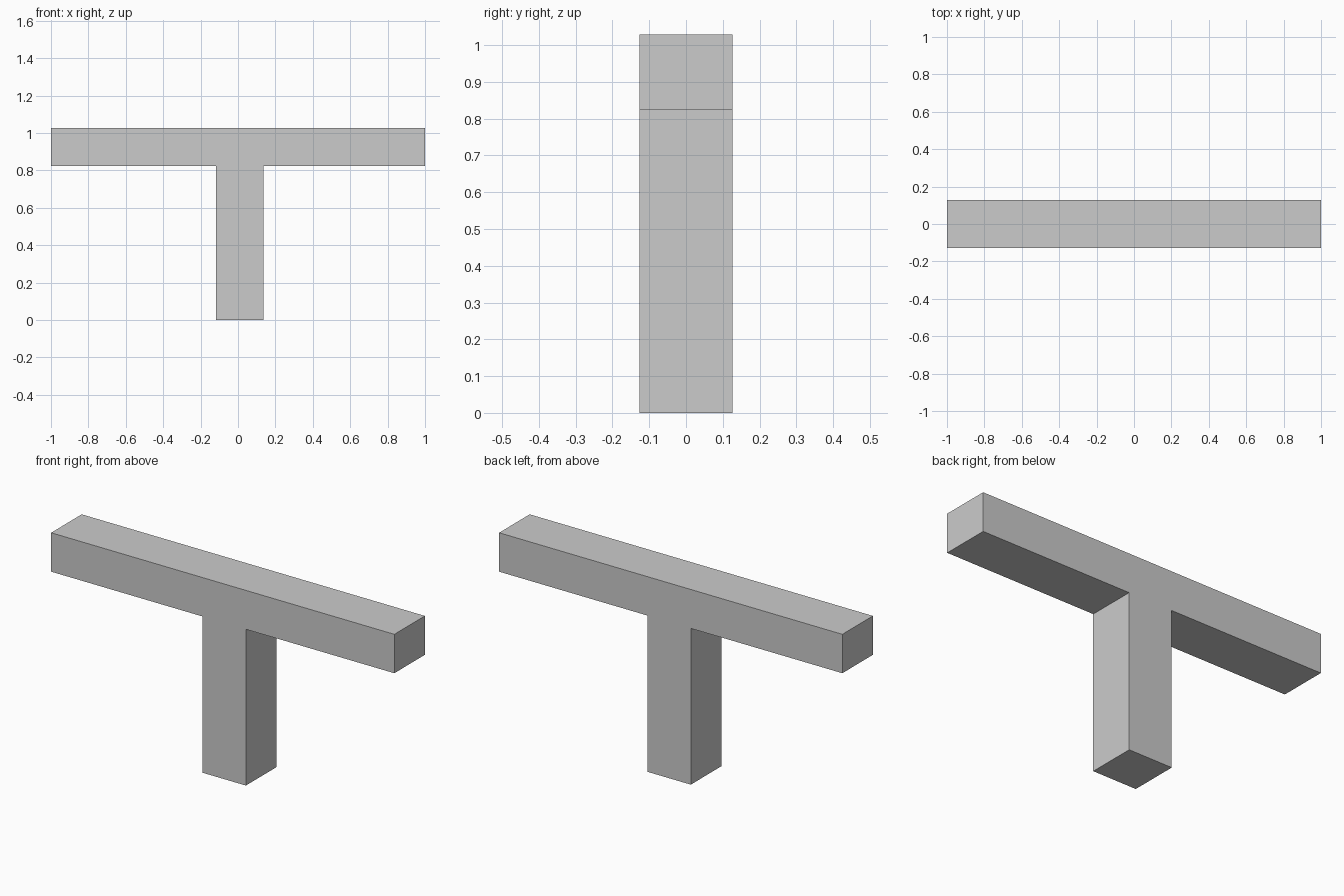
import bpy, bmesh

if "Cube" in bpy.data.objects:
    bpy.data.objects.remove(bpy.data.objects["Cube"])

HALF_DEPTH = 0.127
TOP, UNDERSIDE = 1.028, 0.823
POST_LEFT, POST_RIGHT = -0.117, 0.135

# T-shaped front profile (x, z): crossbeam on a slightly off-centre post
profile = [(POST_LEFT, 0), (POST_RIGHT, 0), (POST_RIGHT, UNDERSIDE), (1, UNDERSIDE),
           (1, TOP), (-1, TOP), (-1, UNDERSIDE), (POST_LEFT, UNDERSIDE)]

# Extrude the profile from front to back as one solid
bm = bmesh.new()
front = bm.faces.new([bm.verts.new((x, -HALF_DEPTH, z)) for x, z in profile])
extruded = bmesh.ops.extrude_face_region(bm, geom=[front], use_keep_orig=True)
back_verts = [g for g in extruded["geom"] if isinstance(g, bmesh.types.BMVert)]
bmesh.ops.translate(bm, verts=back_verts, vec=(0, 2 * HALF_DEPTH, 0))
bmesh.ops.recalc_face_normals(bm, faces=bm.faces)

mesh = bpy.data.meshes.new("post_and_crossbeam")
bm.to_mesh(mesh)
bm.free()
bpy.context.collection.objects.link(bpy.data.objects.new("post_and_crossbeam", mesh))
